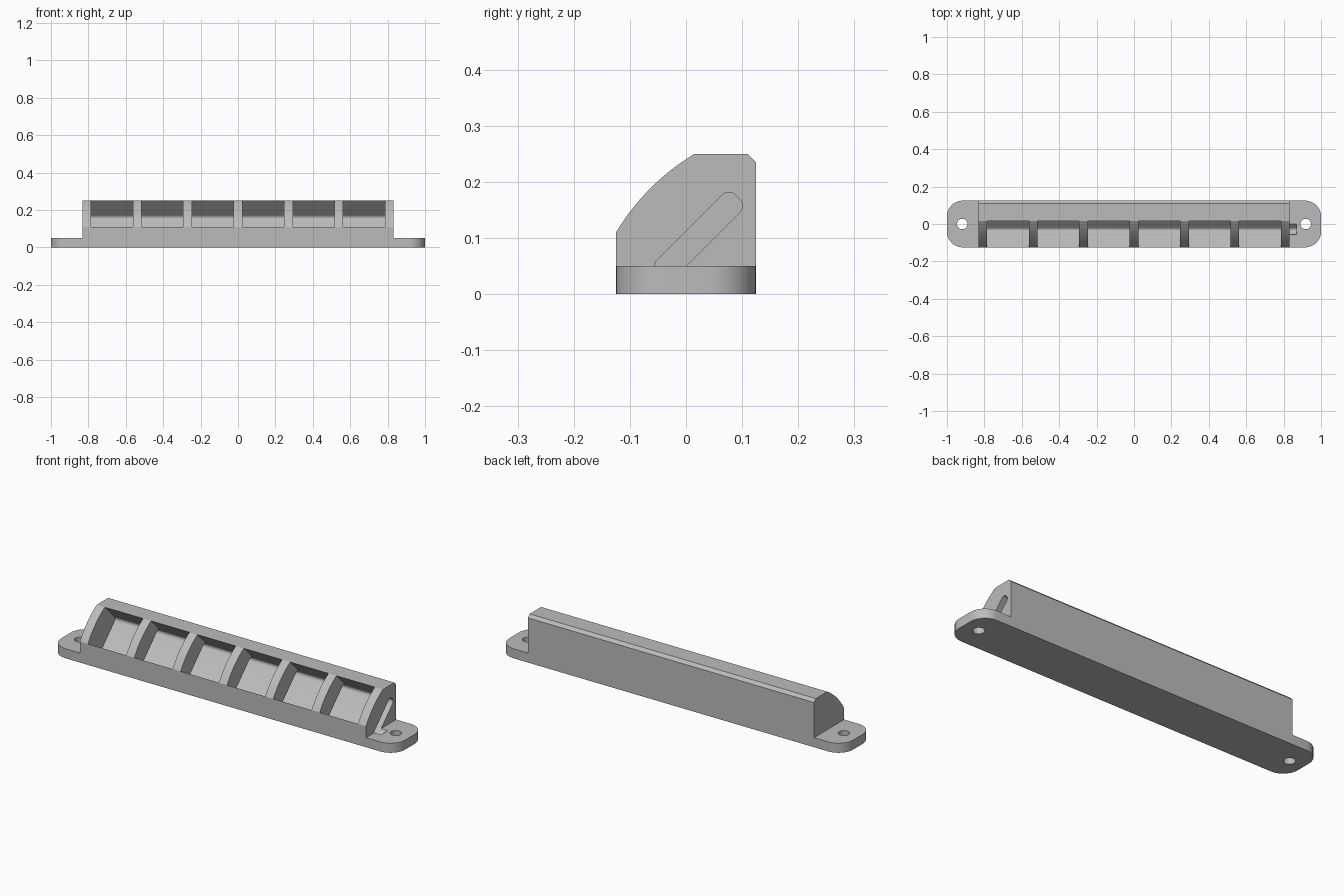
import bpy
import bmesh
from math import cos, sin, pi, radians

cube = bpy.data.objects.get("Cube")
if cube:
    bpy.data.objects.remove(cube, do_unlink=True)

grey = bpy.data.materials.new("light_grey_plastic")
grey.use_nodes = True
color = (0.5, 0.5, 0.5, 1)
grey.diffuse_color = color
grey.node_tree.nodes["Principled BSDF"].inputs["Base Color"].default_value = color


def extrude(name, points, direction):
    """Solid from a closed outline pushed along a direction."""
    bm = bmesh.new()
    face = bm.faces.new([bm.verts.new(p) for p in points])
    result = bmesh.ops.extrude_face_region(bm, geom=[face])
    moved = [g for g in result["geom"] if isinstance(g, bmesh.types.BMVert)]
    bmesh.ops.translate(bm, verts=moved, vec=direction)
    bmesh.ops.recalc_face_normals(bm, faces=bm.faces)
    mesh = bpy.data.meshes.new(name)
    bm.to_mesh(mesh)
    bm.free()
    mesh.materials.append(grey)
    obj = bpy.data.objects.new(name, mesh)
    bpy.context.collection.objects.link(obj)
    return obj


def rounded_rect(cx, cy, hx, hy, r, steps=10):
    pts = []
    for k, (sx, sy) in enumerate([(1, 1), (-1, 1), (-1, -1), (1, -1)]):
        for i in range(steps + 1):
            a = (k + i / steps) * pi / 2
            pts.append((cx + sx * (hx - r) + r * cos(a),
                        cy + sy * (hy - r) + r * sin(a)))
    return pts


def side_prism(name, profile, x0, x1):
    return extrude(name, [(x0, y, z) for y, z in profile], (x1 - x0, 0, 0))


def tilted(u, v):
    """Point in the section, with axes turned by 45 degrees."""
    return ((u - v) / 2, (u + v) / 2)


def combine(target, tool, operation):
    mod = target.modifiers.new("combine", 'BOOLEAN')
    mod.object = tool
    mod.operation = operation
    mod.solver = 'EXACT'
    bpy.context.view_layer.objects.active = target
    bpy.ops.object.modifier_apply(modifier=mod.name)
    bpy.data.objects.remove(tool, do_unlink=True)


HALF, DEPTH, HEIGHT, PLATE = 0.832, 0.125, 0.25, 0.05

# Mounting plate with rounded ends
outline = rounded_rect(0, 0, 1, DEPTH, 0.085)
housing = extrude("housing", [(x, y, 0) for x, y in outline], (0, 0, PLATE))

# Raised body with a bowed front and a chamfered back edge
profile = [(-DEPTH, 0), (DEPTH, 0), (DEPTH, 0.235), (0.11, HEIGHT)]
STEPS = 14
for i in range(STEPS + 1):
    t = 1 - i / STEPS
    bow = 0.034 * t * (1 - t)
    profile.append((-DEPTH + 0.14 * t - bow, 0.11 + 0.14 * t + bow))
combine(housing, side_prism("body", profile, -HALF, HALF), 'UNION')

# Screw holes
for side in (-1, 1):
    ring = [(side * 0.918 + 0.028 * cos(i * pi / 16), 0.028 * sin(i * pi / 16), -0.1)
            for i in range(32)]
    combine(housing, extrude("hole_cutter", ring, (0, 0, 0.3)), 'DIFFERENCE')

# Slanted strip slot, open at the left end only
LOW, HIGH, INNER, OUTER = -0.0148, 0.2648, 0.05, 0.112
slot = rounded_rect((LOW + HIGH) / 2, (INNER + OUTER) / 2,
                    (HIGH - LOW) / 2, (OUTER - INNER) / 2, 0.024, 8)
RIB = 0.047
combine(housing, side_prism("slot_cutter", [tilted(u, v) for u, v in slot],
                            -HALF + RIB, 0.87), 'DIFFERENCE')

# Six open bays between seven ribs
pitch = (2 * HALF - RIB) / 6
middle = (INNER + OUTER) / 2
bay = [tilted(LOW, middle), tilted(HIGH, middle), tilted(HIGH, 0.4), tilted(LOW, 0.4)]
for i in range(6):
    start = -HALF + RIB + i * pitch
    combine(housing, side_prism("bay_cutter", bay, start, start + pitch - RIB), 'DIFFERENCE')

# Smooth the curves and keep the hard edges
bpy.ops.object.select_all(action='DESELECT')
housing.select_set(True)
bpy.context.view_layer.objects.active = housing
bpy.ops.object.shade_smooth_by_angle(angle=radians(25))
